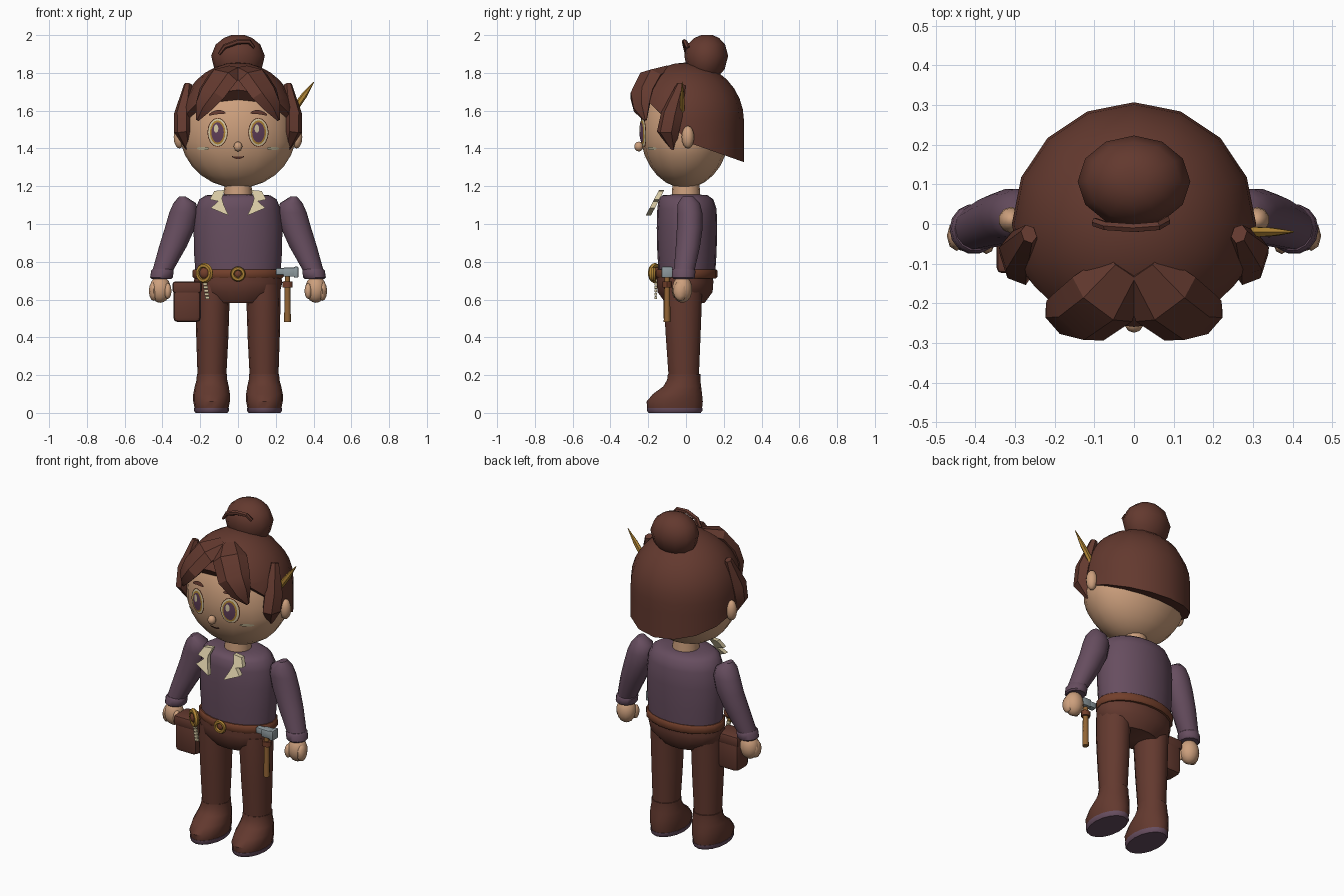
import bpy, bmesh, math
from mathutils import Vector, Matrix

if "Cube" in bpy.data.objects:
    bpy.data.objects.remove(bpy.data.objects["Cube"])


def mat(name, r, g, b):
    m = bpy.data.materials.new(name)
    m.diffuse_color = (r, g, b, 1)
    m.use_nodes = True
    m.node_tree.nodes["Principled BSDF"].inputs["Base Color"].default_value = m.diffuse_color
    return m


BROWN = mat("dark brown", .125, .041, .028)
SKIN = mat("skin", .61, .35, .205)
PURPLE = mat("plum", .135, .075, .115)
BELT = mat("belt leather", .17, .05, .024)
GOLD = mat("gold", .43, .23, .035)
CREAM = mat("cream", .66, .57, .36)
STEEL = mat("steel", .27, .32, .34)
WOOD = mat("wood", .29, .13, .035)
IRIS = mat("iris purple", .12, .05, .10)
TAU = 2 * math.pi


def finish(name, bm, m, angle=40):
    bmesh.ops.recalc_face_normals(bm, faces=bm.faces[:])
    me = bpy.data.meshes.new(name)
    bm.to_mesh(me)
    bm.free()
    ob = bpy.data.objects.new(name, me)
    bpy.context.collection.objects.link(ob)
    me.materials.append(m)
    bpy.ops.object.select_all(action='DESELECT')
    ob.select_set(True)
    bpy.context.view_layer.objects.active = ob
    if angle:
        bpy.ops.object.shade_smooth_by_angle(angle=math.radians(angle))
    return ob


def skin_rings(name, rings, m, angle):
    """Join closed rings of points into a capped tube."""
    bm = bmesh.new()
    vs = [[bm.verts.new(p) for p in r] for r in rings]
    n = len(vs[0])
    for a, b in zip(vs, vs[1:]):
        for i in range(n):
            j = (i + 1) % n
            bm.faces.new((a[i], a[j], b[j], b[i]))
    bm.faces.new(vs[0])
    bm.faces.new(vs[-1])
    return finish(name, bm, m, angle)


def loft(name, secs, m, n=16, angle=45, s=1):
    """Horizontal oval sections (x, y, z, rx, ry)."""
    return skin_rings(name, [[(s * x + rx * math.cos(TAU * i / n), y + ry * math.sin(TAU * i / n), z)
                              for i in range(n)] for x, y, z, rx, ry in secs], m, angle)


def sweep(name, pts, widths, thick, m, n=6, ref=None, angle=30):
    """Oval section along a path, flattened towards the ref point."""
    ps = [Vector(p) for p in pts]
    rings = []
    for k, p in enumerate(ps):
        t = (ps[min(k + 1, len(ps) - 1)] - ps[max(k - 1, 0)]).normalized()
        out = p - Vector(ref) if ref else Vector((0, -1, 0.01))
        side = t.cross(out).normalized()
        up = side.cross(t)
        rings.append([p + side * widths[k] * math.cos(TAU * i / n) + up * thick[k] * math.sin(TAU * i / n)
                      for i in range(n)])
    return skin_rings(name, rings, m, angle)


def ball(name, c, r, m, u=16, v=12):
    bm = bmesh.new()
    bmesh.ops.create_uvsphere(bm, u_segments=u, v_segments=v, radius=1)
    for p in bm.verts:
        p.co = Vector((c[i] + r[i] * p.co[i] for i in range(3)))
    return finish(name, bm, m, 60)


def box(name, c, d, m, bevel=.01):
    bm = bmesh.new()
    bmesh.ops.create_cube(bm, size=1)
    for p in bm.verts:
        p.co = Vector((c[i] + d[i] * p.co[i] for i in range(3)))
    bmesh.ops.bevel(bm, geom=bm.edges[:], offset=bevel, segments=2, affect='EDGES', profile=.5)
    return finish(name, bm, m)


def ring(name, c, R, r, m, turn=0):
    """Upright torus facing forward, turned about z."""
    bm = bmesh.new()
    M = Matrix.Translation(c) @ Matrix.Rotation(turn, 4, 'Z')
    vs = [[bm.verts.new(M @ Vector(((R + r * math.cos(b)) * math.cos(a), r * math.sin(b),
                                    (R + r * math.cos(b)) * math.sin(a))))
           for b in [TAU * j / 6 for j in range(6)]] for a in [TAU * i / 16 for i in range(16)]]
    for i in range(16):
        for j in range(6):
            k, l = (i + 1) % 16, (j + 1) % 6
            bm.faces.new((vs[i][j], vs[k][j], vs[k][l], vs[i][l]))
    return finish(name, bm, m)


# head
HC = Vector((0, -.005, 1.5))
HR = Vector((.3, .238, .31))
head = ball("head", HC, HR, SKIN, 16, 14)
for v in head.data.vertices:
    if v.co.z < 1.45:
        v.co.x *= 1.04
ball("nose", (0, -.25, 1.41), (.024, .024, .026), SKIN, 10, 8)
loft("neck", [(0, 0, 1.1, .078, .078), (0, 0, 1.24, .07, .07)], SKIN)


def face_plate(name, x, z, rx, rz, off, m, slope=0.0, bend=0.0):
    """Thin oval following the face surface."""
    bm = bmesh.new()

    def pt(a, k):
        dx = k * rx * math.cos(a)
        px, pz = x + dx, z + k * rz * math.sin(a) + slope * dx + bend * (dx / rx) ** 2
        q = 1 - (px / HR.x) ** 2 - ((pz - HC.z) / HR.z) ** 2
        return px, HC.y - HR.y * math.sqrt(max(q, .01)) - off, pz
    rows = [[bm.verts.new(pt(TAU * i / 16, k)) for i in range(16)] for k in (1, .5)]
    mid = bm.verts.new(pt(0, 0))
    for i in range(16):
        j = (i + 1) % 16
        bm.faces.new((rows[0][i], rows[0][j], rows[1][j], rows[1][i]))
        bm.faces.new((rows[1][i], rows[1][j], mid))
    return finish(name, bm, m)


face_plate("mouth", 0, 1.35, .033, .006, .005, BROWN, bend=.008)
for s, side in ((-1, "left"), (1, "right")):
    # facial details
    ball(side + "_ear", (s * .31, .01, 1.46), (.032, .033, .06), SKIN, 10, 8)
    for nm, rx, rz, off, m in (("eye_rim", .054, .077, .006, BELT), ("eye_white", .05, .073, .008, CREAM),
                               ("eye_gold", .041, .064, .010, GOLD), ("iris", .033, .054, .012, IRIS)):
        face_plate(side + "_" + nm, s * .108, 1.485, rx, rz, off, m)
    face_plate(side + "_eye_glint", s * .108 - .008, 1.505, .012, .022, .014, CREAM)
    face_plate(side + "_brow", s * .11, 1.592, .045, .011, .008, BROWN, -s * .12, -.01)
    face_plate(side + "_cheek", s * .185, 1.4, .033, .009, .006, CREAM)
    # fringe and side locks
    C = (0, 0, 1.5)
    sweep(side + "_fringe", [(s * .02, -.11, 1.81), (s * .08, -.19, 1.775), (s * .14, -.235, 1.69),
                             (s * .185, -.235, 1.62), (s * .215, -.215, 1.55)],
          [.06, .095, .09, .06, .01], [.03, .05, .045, .035, .008], BROWN, 6, C)
    sweep(side + "_side_lock", [(s * .265, -.025, 1.74), (s * .29, -.075, 1.58),
                                (s * .292, -.095, 1.49), (s * .262, -.065, 1.385)],
          [.025, .06, .062, .008], [.02, .05, .045, .008], BROWN, 6, C)

# hair cap: dome over a straight skirt, trimmed at nape and hairline
bm = bmesh.new()
bmesh.ops.create_uvsphere(bm, u_segments=16, v_segments=16, radius=1)
for v in bm.verts:
    x, y, z = v.co
    if z < -.01:
        h = math.hypot(x, y) or 1
        if h > .1:
            x, y = x / h, y / h
    v.co = (.308 * x, .307 * y, 1.545 + .31 * z)
for co, no in (((0, .03, 1.425), (0, -.095, -.27)), ((0, .02, 1.43), (0, -.27, -.27))):
    bmesh.ops.bisect_plane(bm, geom=bm.verts[:] + bm.edges[:] + bm.faces[:], plane_co=co,
                           plane_no=Vector(no).normalized(), clear_outer=True)
    bmesh.ops.holes_fill(bm, edges=[e for e in bm.edges if e.is_boundary], sides=0)
finish("hair_cap", bm, BROWN, 45)
loft("hair_bun", [(0, .1, 1.78, .09, .07), (0, .105, 1.82, .125, .1), (0, .107, 1.89, .142, .116),
                  (0, .107, 1.95, .118, .1), (0, .11, 1.985, .075, .065), (0, .11, 2.0, .035, .03)], BROWN, 12)
sweep("bun_strand", [(-.1, .005, 1.9), (-.07, -.005, 1.94), (0, -.01, 1.965), (.06, -.005, 1.965), (.085, .01, 1.935)],
      [.008, .013, .014, .013, .008], [.012] * 5, BROWN)
sweep("pencil", [(.27, -.02, 1.57), (.31, -.02, 1.625), (.35, -.02, 1.68), (.402, -.02, 1.752)],
      [.014, .018, .016, .002], [.01, .014, .012, .002], GOLD)

# torso, hips, belt
loft("tunic", [(0, .005, .74, .225, .15), (0, .005, .85, .233, .157), (0, .005, .98, .235, .16),
               (0, .005, 1.08, .225, .157), (0, 0, 1.13, .205, .145), (0, -.005, 1.152, .17, .12),
               (0, 0, 1.155, .08, .08)], PURPLE, 20)
loft("hips", [(0, -.005, .74, .225, .15), (0, -.005, .69, .235, .152), (0, -.005, .64, .222, .148),
              (0, -.005, .582, .15, .105)], BROWN, 18)
loft("belt", [(0, .003, .712, .233, .156), (0, .003, .72, .24, .163), (0, .003, .752, .24, .163),
              (0, .003, .76, .233, .156)], BELT, 20)
ring("belt_buckle", (0, -.172, .735), .029, .011, GOLD)
ball("buckle_centre", (0, -.168, .735), (.02, .012, .02), BELT, 10, 6)
ring("tape_ring", (-.178, -.165, .74), .04, .014, GOLD, -.6)
ball("tape_centre", (-.175, -.16, .74), (.032, .025, .032), BELT, 10, 6)
for i in range(6):
    box("tape_link", (-.177 + .003 * i, -.16, .7 - .018 * i), (.024, .014, .015), CREAM, .003)

# pouch and hammer
box("pouch", (-.27, -.06, .585), (.145, .12, .21), BROWN, .025)
box("pouch_flap", (-.27, -.06, .665), (.152, .127, .06), BROWN, .012)
box("hammer_head", (.275, -.1, .745), (.07, .05, .048), STEEL, .006)
box("hammer_peen", (.225, -.1, .748), (.05, .036, .036), STEEL, .006)
box("hammer_face", (.308, -.1, .745), (.024, .058, .058), STEEL, .006)
loft("hammer_handle", [(.262, -.1, .48, .018, .018), (.262, -.1, .6, .016, .016), (.262, -.1, .73, .014, .014)], WOOD, 8)
loft("hammer_loop", [(.262, -.1, .665, .027, .025), (.262, -.1, .695, .027, .025)], BELT, 8)

# limbs and collar
for s, side in ((-1, "left"), (1, "right")):
    loft(side + "_sleeve", [(.295, .01, 1.145, .018, .03), (.282, .015, 1.11, .06, .06),
                            (.287, .02, 1.06, .077, .068), (.307, .02, .98, .08, .07),
                            (.345, .01, .88, .073, .066), (.4, -.01, .75, .054, .056)], PURPLE, 14, s=s)
    loft(side + "_cuff", [(.405, -.013, .71, .052, .055), (.405, -.013, .718, .06, .063),
                          (.4, -.012, .752, .06, .063), (.4, -.012, .762, .052, .055)], PURPLE, 14, s=s)
    ball(side + "_hand", (s * .412, -.02, .655), (.056, .053, .072), SKIN, 12, 10)
    ball(side + "_thumb", (s * .372, -.05, .645), (.02, .026, .042), SKIN, 8, 6)
    ball(side + "_fingers", (s * .447, -.03, .645), (.025, .038, .052), SKIN, 8, 6)
    loft(side + "_leg", [(.132, -.015, .68, .092, .105), (.135, -.017, .58, .09, .103),
                         (.136, -.015, .4, .085, .094), (.138, -.012, .19, .076, .082)], BROWN, 14, s=s)
    loft(side + "_sole", [(.14, -.06, 0, .085, .138), (.14, -.06, .012, .093, .147),
                          (.14, -.06, .027, .093, .147)], PURPLE, 16, s=s)
    loft(side + "_boot", [(.14, -.06, .025, .09, .145), (.14, -.06, .06, .097, .149), (.14, -.045, .1, .097, .13),
                          (.139, -.02, .14, .09, .1), (.138, -.012, .175, .081, .088),
                          (.138, -.01, .205, .08, .086)], BROWN, 16, s=s)
    # pointed collar leaf
    bm = bmesh.new()
    prof = [(.07, 1.18), (.125, 1.175), (.15, 1.13), (.105, 1.12), (.145, 1.085), (.05, 1.045), (.075, 1.1), (.085, 1.135)]
    f = bm.faces.new([bm.verts.new((s * x, -.115 - (1.18 - z) * .52, z)) for x, z in prof])
    ex = bmesh.ops.extrude_face_region(bm, geom=[f])["geom"]
    bmesh.ops.translate(bm, vec=(0, -.028, 0), verts=[g for g in ex if isinstance(g, bmesh.types.BMVert)])
    finish(side + "_collar", bm, CREAM, 0)
